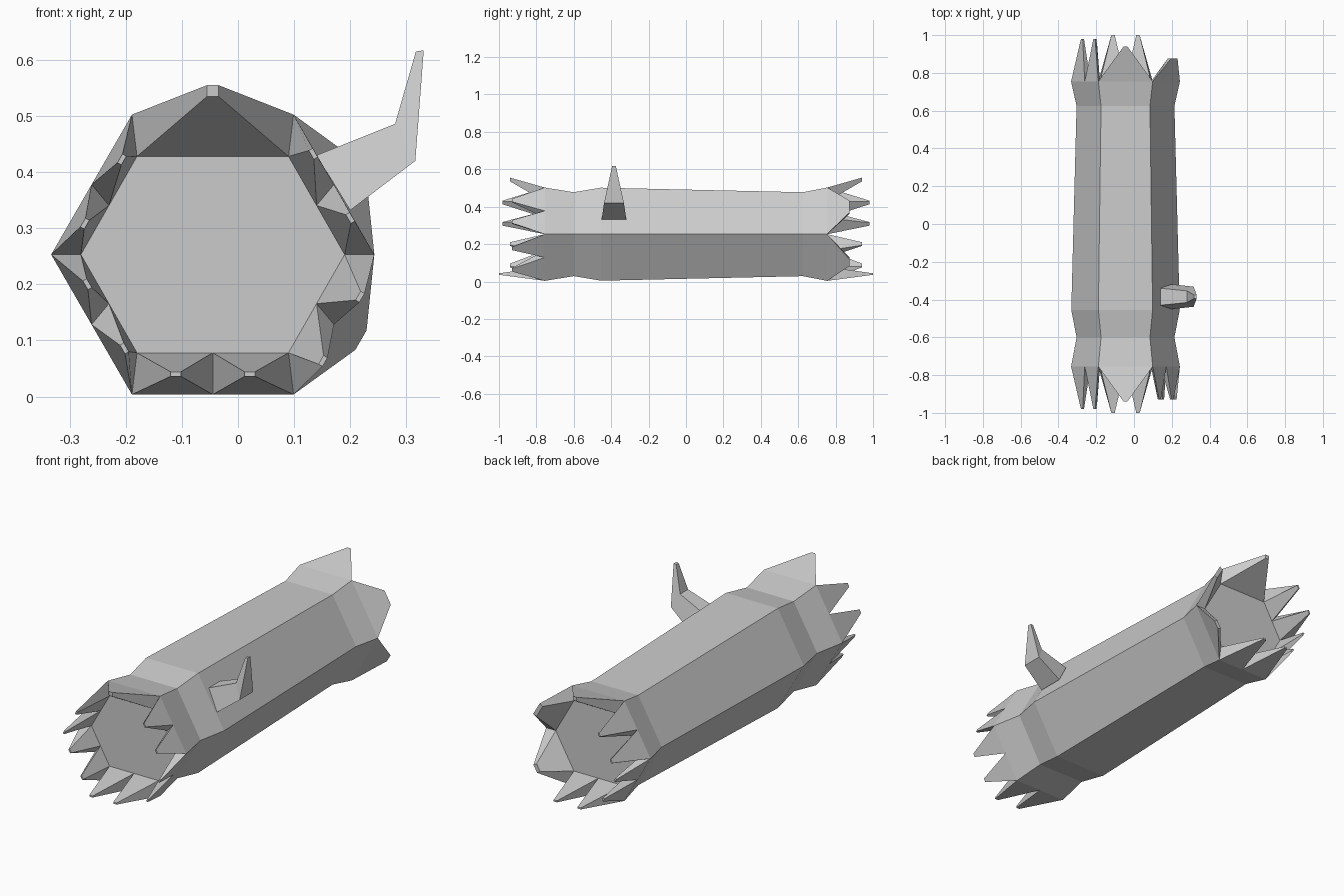
import bpy, bmesh
from math import sin, cos, pi
from mathutils import Vector

if "Cube" in bpy.data.objects:
    bpy.data.objects.remove(bpy.data.objects["Cube"])

CX, CZ = -0.045, 0.253          # axis of the log
R = 0.288                       # outer radius of the hexagon
INNER = [(0.235, 0), (0.135, 0.175), (-0.135, 0.175),
         (-0.235, 0), (-0.135, -0.175), (0.135, -0.175)]


def make_object(name, bm):
    bmesh.ops.remove_doubles(bm, verts=bm.verts, dist=1e-4)
    bmesh.ops.recalc_face_normals(bm, faces=bm.faces)
    mesh = bpy.data.meshes.new(name)
    bm.to_mesh(mesh)
    bm.free()
    obj = bpy.data.objects.new(name, mesh)
    bpy.context.collection.objects.link(obj)
    return obj


def hexagon(r, y):
    return [Vector((CX + r * cos(k * pi / 3), y, CZ + r * sin(k * pi / 3)))
            for k in range(6)]


def bridge(bm, a, b):
    for k in range(len(a)):
        n = (k + 1) % len(a)
        bm.faces.new((a[k], a[n], b[n], b[k]))


# Hexagonal trunk with narrowed bands and solid ends
bm = bmesh.new()
rings = [[bm.verts.new(p) for p in hexagon(r, y)] for y, r in
         [(-0.755, R), (-0.6, 0.259), (-0.455, 0.287), (0.625, 0.259), (0.755, R)]]
for a, b in zip(rings, rings[1:]):
    bridge(bm, a, b)
bm.faces.new(rings[0])
bm.faces.new(rings[-1])
make_object("log_trunk", bm)


# Splinters: for each hexagon edge (count, tip radius, tip depth, tip half width)
def splinters(name, y, specs):
    bm = bmesh.new()
    outer = hexagon(R, y)
    inner = [Vector((CX + x, y, CZ + z)) for x, z in INNER]
    side = 1 if y > 0 else -1
    for k, (count, rad, depth, half) in enumerate(specs):
        n = (k + 1) % 6
        ang = (k + 0.5) * pi / 3
        out = Vector((cos(ang), 0, sin(ang)))
        tan = Vector((-sin(ang), 0, cos(ang)))
        for i in range(count):
            t0, t1 = i / count, (i + 1) / count
            base = [outer[k].lerp(outer[n], t0), outer[k].lerp(outer[n], t1),
                    inner[k].lerp(inner[n], t1), inner[k].lerp(inner[n], t0)]
            shift = 0 if count == 1 else (2 * i - 1) * 0.066
            c = Vector((CX, side * depth, CZ)) + out * rad + tan * shift
            thick = 0.01 if count == 1 else 0.004
            tip = [c + out * thick - tan * half, c + out * thick + tan * half,
                   c - out * thick + tan * half, c - out * thick - tan * half]
            lo = [bm.verts.new(p) for p in base]
            hi = [bm.verts.new(p) for p in tip]
            bridge(bm, lo, hi)
            bm.faces.new(hi)
    make_object(name, bm)


# Edge order: upper right, top, upper left, lower left, bottom, lower right
shared = [(1, 0.292, 0.94, 0.01), (2, 0.225, 0.98, 0.009),
          (2, 0.22, 0.942, 0.009), (2, 0.213, 1.0, 0.009)]
splinters("front_splinters", -0.755,
          [(2, 0.245, 0.93, 0.009)] + shared + [(2, 0.265, 0.93, 0.009)])
splinters("back_splinters", 0.755,
          [(1, 0.288, 0.875, 0.035)] + shared + [(1, 0.295, 0.875, 0.02)])

# Bent branch stub: sections of (upper x, z, half depth), (lower x, z, half depth)
bm = bmesh.new()
sections = []
for sec in [((0.14, 0.43, 0.045), (0.2, 0.332, 0.066)),
            ((0.28, 0.486, 0.031), (0.316, 0.42, 0.053)),
            ((0.317, 0.615, 0.01), (0.331, 0.617, 0.01))]:
    (ux, uz, uh), (lx, lz, lh) = sec
    yc = -0.385
    sections.append([bm.verts.new(p) for p in
                     [(ux, yc - uh, uz), (ux, yc + uh, uz),
                      (lx, yc + lh, lz), (lx, yc - lh, lz)]])
for a, b in zip(sections, sections[1:]):
    bridge(bm, a, b)
bm.faces.new(sections[0])
bm.faces.new(sections[-1])
make_object("branch_stub", bm)
